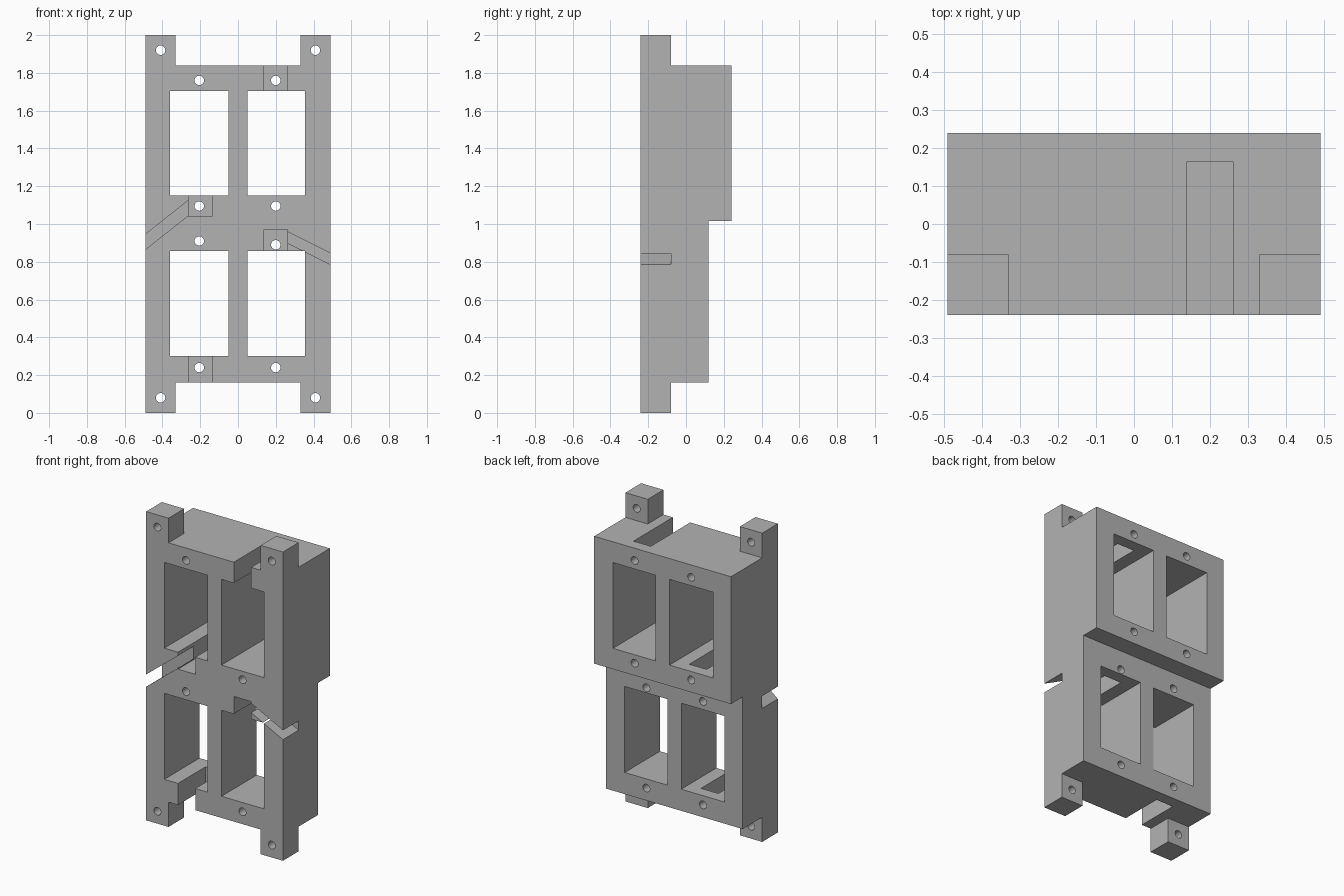
import bpy
import bmesh
from mathutils import Vector

if "Cube" in bpy.data.objects:
    bpy.data.objects.remove(bpy.data.objects["Cube"])

# Single flat material
grey = bpy.data.materials.new("mid grey")
grey.use_nodes = True
grey.diffuse_color = (0.45, 0.45, 0.45, 1)
grey.node_tree.nodes["Principled BSDF"].inputs["Base Color"].default_value = (0.45, 0.45, 0.45, 1)


def prism(name, points, sweep):
    """Extrude a flat outline along a vector."""
    bm = bmesh.new()
    face = bm.faces.new([bm.verts.new(p) for p in points])
    out = bmesh.ops.extrude_face_region(bm, geom=[face])
    moved = [v for v in out["geom"] if isinstance(v, bmesh.types.BMVert)]
    bmesh.ops.translate(bm, vec=Vector(sweep), verts=moved)
    bmesh.ops.recalc_face_normals(bm, faces=bm.faces)
    mesh = bpy.data.meshes.new(name)
    bm.to_mesh(mesh)
    bm.free()
    obj = bpy.data.objects.new(name, mesh)
    bpy.context.collection.objects.link(obj)
    obj.data.materials.append(grey)
    return obj


def cut(cutter):
    """Subtract a cutter from the frame, then discard it."""
    cutter.hide_render = True
    mod = frame.modifiers.new("cut", "BOOLEAN")
    mod.operation = "DIFFERENCE"
    mod.solver = "EXACT"
    mod.object = cutter
    bpy.context.view_layer.objects.active = frame
    bpy.ops.object.modifier_apply(modifier=mod.name)
    bpy.data.objects.remove(cutter)


def cut_outline(outline, back):
    """Cut an x-z outline from the front to depth y = back."""
    cut(prism("cutter", [(x, -0.4, z) for x, z in outline], (0, back + 0.4, 0)))


def cut_box(x0, x1, z0, z1, back=0.5):
    cut_outline([(x0, z0), (x1, z0), (x1, z1), (x0, z1)], back)


# Stepped body: side profile swept across the width
FRONT, EAR_BACK, LOW_BACK, HIGH_BACK = -0.24, -0.08, 0.12, 0.24
profile = [(FRONT, 0), (EAR_BACK, 0), (EAR_BACK, 0.16), (LOW_BACK, 0.16),
           (LOW_BACK, 1.015), (HIGH_BACK, 1.015), (HIGH_BACK, 1.84),
           (EAR_BACK, 1.84), (EAR_BACK, 2), (FRONT, 2)]
frame = prism("bay_frame", [(-0.49, y, z) for y, z in profile], (0.98, 0, 0))

# Gaps between the mounting ears
cut_box(-0.33, 0.33, -0.1, 0.16)
cut_box(-0.33, 0.33, 1.84, 2.1)

# Four rectangular openings
for z0, z1 in [(0.3, 0.857), (1.15, 1.705)]:
    cut_box(-0.36, -0.05, z0, z1)
    cut_box(0.05, 0.355, z0, z1)

# Cable slots beside the openings, closed by a thin back wall
for x, z0, z1, back in [(0.2, 1.65, 1.9, 0.163), (-0.2, 1.04, 1.2, 0.163),
                        (0.2, 0.8, 0.97, 0.043), (-0.2, 0.1, 0.35, 0.043)]:
    cut_box(x - 0.062, x + 0.062, z0, z1, back)

# Sloping grooves from the middle slots to the outer edges
for x0, z0, x1, z1, height in [(-0.54, 0.825, -0.22, 1.08, 0.08),
                               (0.25, 0.905, 0.54, 0.76, 0.06)]:
    cut_outline([(x0, z0), (x1, z1), (x1, z1 + height), (x0, z0 + height)], EAR_BACK)

# Screw holes through the ears and rails
holes = [(s * 0.41, z) for s in (-1, 1) for z in (0.08, 1.92)]
holes += [(-0.205, z) for z in (0.24, 0.91, 1.095, 1.76)]
holes += [(0.2, z) for z in (0.24, 0.89, 1.095, 1.76)]
for x, z in holes:
    bpy.ops.mesh.primitive_cylinder_add(vertices=24, radius=0.025, depth=1,
                                        location=(x, 0, z), rotation=(1.5708, 0, 0))
    cut(bpy.context.object)

# Smooth hole walls, sharp edges elsewhere
bpy.ops.object.select_all(action="DESELECT")
frame.select_set(True)
bpy.context.view_layer.objects.active = frame
bpy.ops.object.shade_smooth_by_angle()
